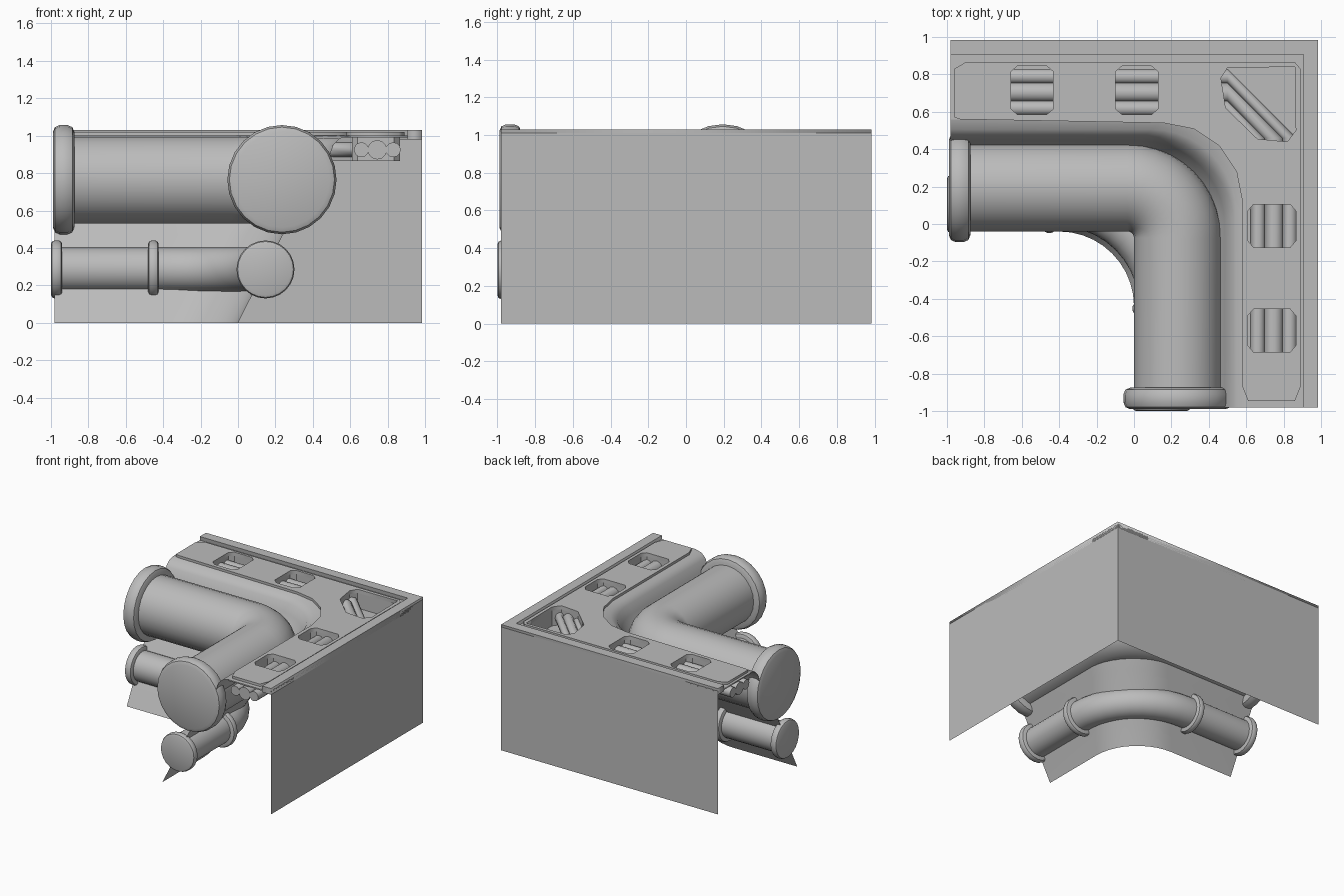
import bpy, bmesh, math
from mathutils import Matrix

cube = bpy.data.objects.get("Cube")
if cube:
    bpy.data.objects.remove(cube)

grey = bpy.data.materials.new("plain_grey")
grey.use_nodes = True
grey.diffuse_color = (0.5, 0.5, 0.5, 1)
grey.node_tree.nodes["Principled BSDF"].inputs["Base Color"].default_value = (0.5, 0.5, 0.5, 1)

END = -0.98     # open ends of both arms
WALL = 0.985    # outer wall planes
SHIFT = 0.04    # the back arm sits slightly further forward than the side arm


def finish(name, bm, smooth=True):
    mesh = bpy.data.meshes.new(name)
    bm.to_mesh(mesh)
    bm.free()
    obj = bpy.data.objects.new(name, mesh)
    bpy.context.collection.objects.link(obj)
    mesh.materials.append(grey)
    if smooth:
        bpy.ops.object.select_all(action='DESELECT')
        obj.select_set(True)
        bpy.context.view_layer.objects.active = obj
        bpy.ops.object.shade_smooth_by_angle(angle=math.radians(40))
    return obj


def corner_line(a, radius, steps):
    """Plan line: along the back arm, round the bend, down the side arm."""
    cx, cy = a - radius, a - SHIFT - radius
    pts = [(END, a - SHIFT)]
    for i in range(steps + 1):
        t = math.pi / 2 * (1 - i / steps)
        pts.append((cx + radius * math.cos(t), cy + radius * math.sin(t)))
    return pts + [(a, END)]


def sweep(name, profile, steps=10, closed=False):
    """Skin a profile of (offset, height, bend radius) round the corner."""
    bm = bmesh.new()
    rows = [[bm.verts.new((x, y, z)) for x, y in corner_line(a, r, steps)]
            for a, z, r in profile]
    if closed:
        rows.append(rows[0])
    for r0, r1 in zip(rows, rows[1:]):
        for i in range(len(r0) - 1):
            bm.faces.new((r0[i], r0[i + 1], r1[i + 1], r1[i]))
    if closed:
        bm.faces.new([r[0] for r in rows[:-1]])
        bm.faces.new([r[-1] for r in rows[:-1]])
    bmesh.ops.recalc_face_normals(bm, faces=bm.faces)
    return finish(name, bm)


def pipe(name, a, z, r, bend, steps=10, sides=24):
    ring = [2 * math.pi * i / sides for i in range(sides)]
    return sweep(name, [(a + r * math.cos(t), z + r * math.sin(t), bend + r * math.cos(t))
                        for t in ring], steps, True)


def collar(name, a, z, r, start, width, along_x):
    """Rounded disc around a pipe, lathed from a small profile."""
    c = width * 0.32
    half = [(0, 0), (r - c, 0), (r - c * 0.3, c * 0.3), (r, c)]
    prof = half + [(q, width - p) for q, p in reversed(half)]
    bm = bmesh.new()
    verts = [bm.verts.new((q, 0, p)) for q, p in prof]
    edges = [bm.edges.new(e) for e in zip(verts, verts[1:])]
    bmesh.ops.spin(bm, geom=verts + edges, axis=(0, 0, 1), cent=(0, 0, 0),
                   angle=2 * math.pi, steps=24, use_duplicate=False)
    bmesh.ops.remove_doubles(bm, verts=bm.verts, dist=1e-4)
    bmesh.ops.recalc_face_normals(bm, faces=bm.faces)
    if along_x:
        m = Matrix.Translation((start, a - SHIFT, z)) @ Matrix.Rotation(math.pi / 2, 4, 'Y')
    else:
        m = Matrix.Translation((a, start + width, z)) @ Matrix.Rotation(math.pi / 2, 4, 'X')
    bm.transform(m)
    return finish(name, bm)


def sheet(name, outlines, z0, z1):
    """Flat plate from an outline; further outlines become holes."""
    cu = bpy.data.curves.new(name, 'CURVE')
    cu.dimensions = '2D'
    cu.fill_mode = 'BOTH'
    cu.extrude = (z1 - z0) / 2
    for pts in outlines:
        sp = cu.splines.new('POLY')
        sp.points.add(len(pts) - 1)
        for p, (x, y) in zip(sp.points, pts):
            p.co = (x, y, 0, 1)
        sp.use_cyclic_u = True
    tmp = bpy.data.objects.new(name + "_curve", cu)
    bpy.context.collection.objects.link(tmp)
    mesh = tmp.evaluated_get(bpy.context.evaluated_depsgraph_get()).to_mesh()
    bm = bmesh.new()
    bm.from_mesh(mesh)
    bpy.data.objects.remove(tmp)
    bmesh.ops.remove_doubles(bm, verts=bm.verts, dist=1e-5)
    bmesh.ops.translate(bm, verts=bm.verts, vec=(0, 0, (z0 + z1) / 2))
    return finish(name, bm, False)


def vent_outline(cx, cy, w, h, cut_x, cut_y):
    quarter = [(w - cut_x, h), (w, h - cut_y)]
    right = quarter + [(x, -y) for x, y in reversed(quarter)]
    return [(cx + x, cy + y) for x, y in right + [(-x, -y) for x, y in right]]


def tray(name, pts, z0, z1):
    """Open box under a vent."""
    bm = bmesh.new()
    low = [bm.verts.new((x, y, z0)) for x, y in pts]
    top = [bm.verts.new((x, y, z1)) for x, y in pts]
    bm.faces.new(low)
    for i in range(len(pts)):
        j = (i + 1) % len(pts)
        bm.faces.new((low[i], low[j], top[j], top[i]))
    return finish(name, bm, False)


def quad(name, pts):
    bm = bmesh.new()
    bm.faces.new([bm.verts.new(p) for p in pts])
    return finish(name, bm, False)


# Outer walls
quad("back_wall", [(END, WALL, 0), (END, WALL, 1.01), (WALL, WALL, 1.01), (WALL, WALL, 0)])
quad("side_wall", [(WALL, END, 0), (WALL, WALL, 0), (WALL, WALL, 1.01), (WALL, END, 1.01)])

# Raised rim along the outer walls
sheet("outer_rim", [[(END, 0.905), (0.905, 0.905), (0.905, END), (WALL, END),
                     (WALL, WALL), (END, WALL)]], 0.98, 1.03)

# Sloping backing behind the pipes, curling up to the deck edge
sweep("backing_panel", [(0.0, 0, 0.4), (0.24, 0.47, 0.4), (0.44, 0.78, 0.42),
                        (0.485, 0.88, 0.45), (0.51, 0.95, 0.45), (0.545, 0.985, 0.45),
                        (0.6, 1.0, 0.45)])

# Deck, raised plate and vents
vents = [vent_outline(x, 0.715, 0.113, 0.13, 0.035, 0.03) for x in (-0.545, 0.015)]
vents += [vent_outline(0.737, y, 0.128, 0.115, 0.03, 0.035) for y in (-0.01, -0.57)]
vents.append([(0.465, 0.78), (0.5, 0.835), (0.86, 0.84), (0.865, 0.5),
              (0.82, 0.44), (0.66, 0.455), (0.49, 0.62)])
inner = corner_line(0.6, 0.45, 6)
sheet("deck", [inner + [(0.91, END), (0.91, 0.91), (END, 0.91)]] + vents, 0.99, 1.0)
edge = corner_line(0.58, 0.42, 4)[1:-1]
plate = [(-0.93, 0.56), *edge, (0.58, -0.87), (0.61, -0.945), (0.86, -0.945), (0.89, -0.87),
         (0.89, 0.83), (0.86, 0.865), (-0.9, 0.865), (-0.96, 0.83), (-0.96, 0.57)]
sheet("deck_plate", [plate] + vents, 1.0, 1.02)
for i, pts in enumerate(vents):
    tray(f"vent_tray_{i + 1}", pts, 0.865, 0.99)

# Thin conduits under the vents, with a chamfered corner
for i, (a, r) in enumerate([(0.66, 0.04), (0.745, 0.052), (0.83, 0.04)]):
    pipe(f"conduit_{i + 1}", a, 0.925, r, a - 0.5, 1, 12)

# Large and small pipes with their collars
pipe("large_pipe", 0.235, 0.765, 0.235, 0.27)
pipe("small_pipe", 0.147, 0.285, 0.12, 0.55)
for arm, along_x in (("back", True), ("side", False)):
    collar(f"large_{arm}_end_collar", 0.235, 0.765, 0.292, -0.99, 0.115, along_x)
    collar(f"small_{arm}_end_collar", 0.147, 0.285, 0.155, -1.0, 0.06, along_x)
    collar(f"small_{arm}_middle_collar", 0.147, 0.285, 0.155, -0.48, 0.055, along_x)
